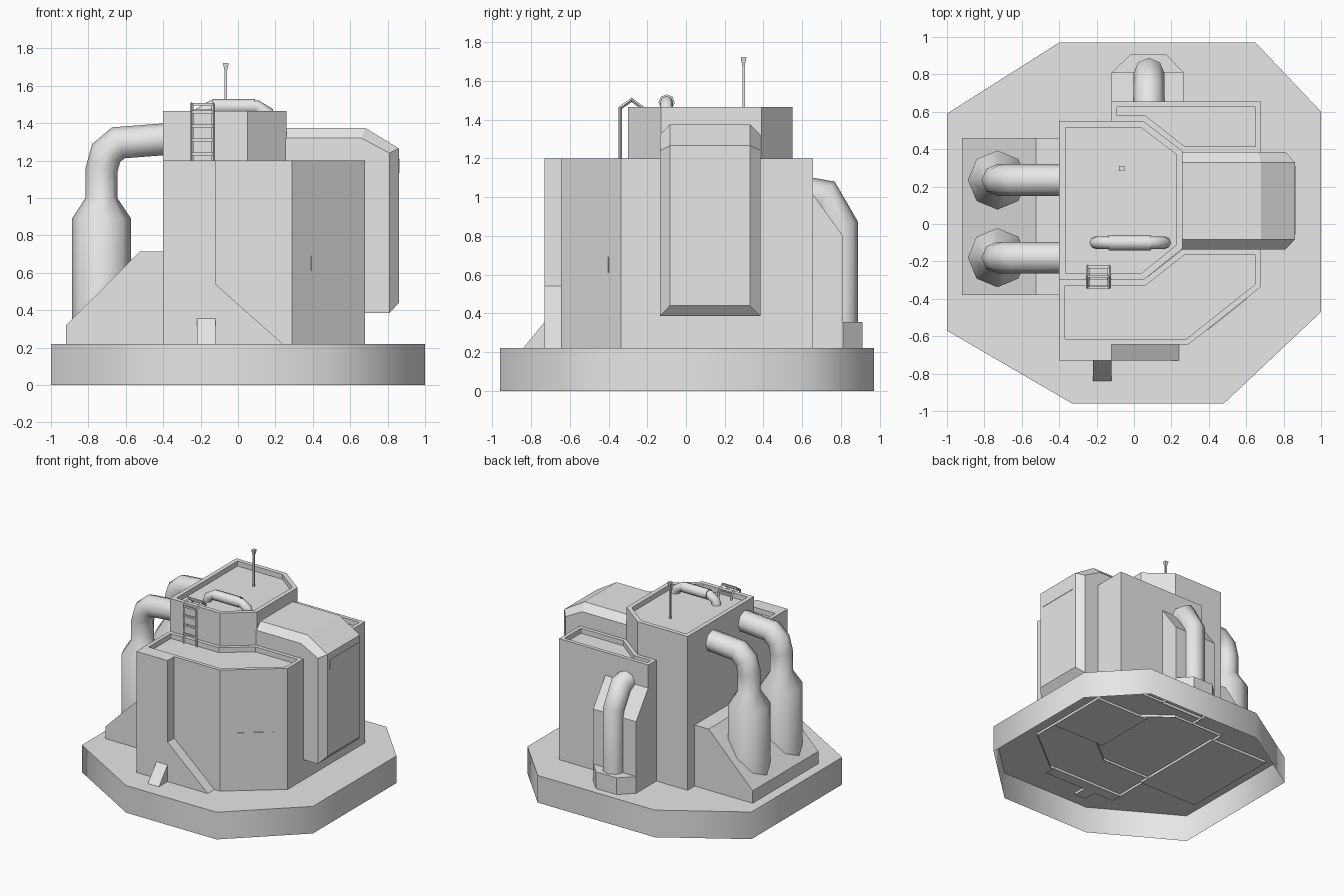
import bpy
import bmesh
import math
from mathutils import Vector

cube = bpy.data.objects.get("Cube")
if cube:
    bpy.data.objects.remove(cube, do_unlink=True)

GREY = (0.8, 0.8, 0.8, 1)
grey = bpy.data.materials.new("plain grey")
grey.use_nodes = True
grey.diffuse_color = GREY
grey.node_tree.nodes["Principled BSDF"].inputs["Base Color"].default_value = GREY

GROUND = 0.22   # top of the base slab
SUNK = 0.20     # walls reach slightly through the slab


def finish(name, bm, smooth=0):
    bmesh.ops.recalc_face_normals(bm, faces=bm.faces)
    me = bpy.data.meshes.new(name)
    bm.to_mesh(me)
    bm.free()
    me.materials.append(grey)
    if smooth:
        me.shade_smooth()
        me.set_sharp_from_angle(angle=math.radians(smooth))
    ob = bpy.data.objects.new(name, me)
    bpy.context.collection.objects.link(ob)
    return ob


def prism(name, pts, lo, hi, axis="z", rim=0, smooth=0):
    """Extrude an outline along an axis; upright ones stay open underneath."""
    place = {"x": lambda p, h: (h, *p),
             "y": lambda p, h: (p[0], h, p[1]),
             "z": lambda p, h: (*p, h)}[axis]
    bm = bmesh.new()
    a, b = ([bm.verts.new(place(p, h)) for p in pts] for h in (lo, hi))
    n = len(pts)
    for i in range(n):
        j = (i + 1) % n
        bm.faces.new((a[i], a[j], b[j], b[i]))
    top = bm.faces.new(b)
    if axis != "z":
        bm.faces.new(a[::-1])
    if rim:
        # parapet: inset the roof and sink it
        bmesh.ops.recalc_face_normals(bm, faces=bm.faces)
        bmesh.ops.inset_region(bm, faces=[top], thickness=rim, use_even_offset=True)
        sunk = bmesh.ops.extrude_discrete_faces(bm, faces=[top])["faces"][0]
        bmesh.ops.translate(bm, verts=sunk.verts, vec=(0, 0, -0.04))
    return finish(name, bm, smooth)


def box(name, x, y, z):
    return prism(name, [(x[0], z[0]), (x[1], z[0]), (x[1], z[1]), (x[0], z[1])],
                 y[0], y[1], "y")


def pipe(name, path, radii, side, sides=8, smooth=50):
    """Sweep a mitred ring along a path lying in the plane normal to side."""
    bm = bmesh.new()
    path = [Vector(p) for p in path]
    side = Vector(side)
    rings = []
    for i, p in enumerate(path):
        t0 = (p - path[max(i - 1, 0)]).normalized()
        t1 = (path[min(i + 1, len(path) - 1)] - p).normalized()
        t = (t0 + t1).normalized()
        miter = 1 / max(t.dot(t1 if t1.length else t0), 0.5)
        up = t.cross(side)
        ring = []
        for k in range(sides):
            a = math.tau * k / sides
            ring.append(bm.verts.new(
                p + radii[i] * (side * math.cos(a) + up * math.sin(a) * miter)))
        rings.append(ring)
    for r, s in zip(rings, rings[1:]):
        for k in range(sides):
            m = (k + 1) % sides
            bm.faces.new((r[k], r[m], s[m], s[k]))
    bm.faces.new(rings[-1])
    return finish(name, bm, smooth)


# Base slab
prism("base_slab", [(-1, 0.59), (-0.4, 0.97), (0.65, 0.97), (1, 0.6), (1, -0.47),
                    (0.48, -0.96), (-0.33, -0.96), (-1, -0.57)], 0, GROUND, smooth=60)

# Central tower and the two lower blocks, each with a parapet
prism("tower", [(-0.4, -0.3), (0.05, -0.3), (0.26, -0.13), (0.26, 0.39),
                (0.05, 0.55), (-0.4, 0.55)], SUNK, 1.465, rim=0.035)
prism("front_block", [(-0.4, -0.645), (0.29, -0.645), (0.68, -0.335), (0.68, -0.135),
                      (0.26, -0.135), (0.05, -0.3), (-0.4, -0.3)], SUNK, 1.2, rim=0.03)
prism("back_block", [(-0.12, 0.55), (0.05, 0.55), (0.26, 0.385), (0.68, 0.385),
                     (0.68, 0.655), (-0.12, 0.655)], SUNK, 1.2, rim=0.03)
box("side_core", (0.2, 0.68), (-0.135, 0.385), (SUNK, 1.1))

# Buttress plate and small ramp at the front
prism("front_buttress", [(-0.4, SUNK), (0.26, SUNK), (0.24, GROUND), (-0.12, 0.54),
                         (-0.12, 1.2), (-0.4, 1.2)], -0.73, -0.64, "y")
prism("front_ramp", [(-0.72, SUNK), (-0.84, SUNK), (-0.84, GROUND), (-0.73, 0.355),
                     (-0.72, 0.355)], -0.22, -0.12, "x")

# Side housing: full profile in the middle, smaller one at both ends
bm = bmesh.new()
small = [(0.2, 0.385), (0.81, 0.385), (0.81, 1.24), (0.66, 1.32), (0.2, 1.32)]
full = [(0.86, 0.44), (0.86, 1.265), (0.68, 1.375), (0.2, 1.375)]
ends, mids = [], []
for y, ym in ((-0.135, -0.083), (0.385, 0.33)):
    e = [bm.verts.new((x, y, z)) for x, z in small]
    m = [bm.verts.new((x, ym, z)) for x, z in full]
    bm.faces.new(e)
    bm.faces.new((e[1], m[0], m[1], e[2]))
    bm.faces.new((e[2], m[1], m[2], e[3]))
    bm.faces.new((e[3], m[2], m[3], e[4]))
    ends.append(e)
    mids.append(m)
(e, f), (m, n) = ends, mids
for i in range(3):
    bm.faces.new((m[i], m[i + 1], n[i + 1], n[i]))
bm.faces.new((e[0], e[1], f[1], f[0]))
bm.faces.new((e[1], m[0], n[0], f[1]))
bm.faces.new((e[0], f[0], f[4], n[3], m[3], e[4]))
finish("side_housing", bm)

# Thin panels on the housing and on the slanted front wall
box("housing_panel", (0.857, 0.863), (-0.057, 0.31), (1.135, 1.21))
prism("wall_panel", [(0.39, -0.5655), (0.6, -0.3985), (0.603, -0.402), (0.393, -0.569)],
      0.61, 0.69)

# Sloped pedestal with two chimneys feeding the tower
prism("chimney_pedestal", [(-0.92, SUNK), (-0.92, 0.32), (-0.525, 0.715),
                           (-0.39, 0.715), (-0.39, SUNK)], -0.38, 0.46, "y")
for label, y in (("front", -0.18), ("back", 0.235)):
    route = [(-0.73, SUNK), (-0.73, 0.89), (-0.73, 1.0), (-0.73, 1.15),
             (-0.705, 1.24), (-0.64, 1.295), (-0.38, 1.315)]
    pipe(label + "_chimney", [(x, y, z) for x, z in route],
         [0.158, 0.158] + [0.085] * 5, (0, 1, 0))

# Back duct with its footing and sloped housing
prism("duct_footing", [(-0.12, 0.65), (0.265, 0.65), (0.265, 0.81), (0.17, 0.91),
                       (-0.015, 0.91), (-0.12, 0.81)], SUNK, 0.355)
prism("duct_housing", [(0.65, 0.3), (0.81, 0.3), (0.81, 0.8), (0.65, 1.02)],
      -0.12, 0.265, "x")
pipe("back_duct", [(0.08, y, z) for y, z in
                   ((0.805, 0.25), (0.805, 0.85), (0.715, 1.005), (0.6, 1.025))],
     [0.083] * 4, (1, 0, 0))

# Roof pipe with a thicker sleeve
pipe("roof_pipe", [(x, -0.1, z) for x, z in
                   ((-0.205, 1.41), (-0.195, 1.455), (-0.14, 1.488), (0.1, 1.488),
                    (0.155, 1.455), (0.165, 1.41))], [0.034] * 6, (0, 1, 0))
pipe("roof_pipe_sleeve", [(0.09, -0.1, 1.488), (-0.135, -0.1, 1.488)],
     [0.042] * 2, (0, 1, 0))

# Antenna
AX, AY = -0.065, 0.297
pipe("antenna", [(AX, AY, z) for z in (1.42, 1.68, 1.715, 1.722)],
     [0.009, 0.009, 0.02, 0.02], (0.7071, 0.7071, 0), sides=4, smooth=0)

# Ladder hooked over the tower parapet
for label, x in (("right", -0.248), ("left", -0.132)):
    pipe(label + "_ladder_rail", [(x, y, z) for y, z in
         ((-0.34, 1.15), (-0.34, 1.46), (-0.28, 1.502), (-0.225, 1.46), (-0.225, 1.42))],
         [0.009] * 5, (1, 0, 0), sides=4, smooth=0)
for i, (y, z) in enumerate(((-0.34, 1.235), (-0.34, 1.31), (-0.34, 1.385),
                            (-0.34, 1.46), (-0.28, 1.502), (-0.23, 1.465))):
    box("ladder_rung_%d" % (i + 1), (-0.25, -0.13), (y - 0.007, y + 0.007),
        (z - 0.007, z + 0.007))
